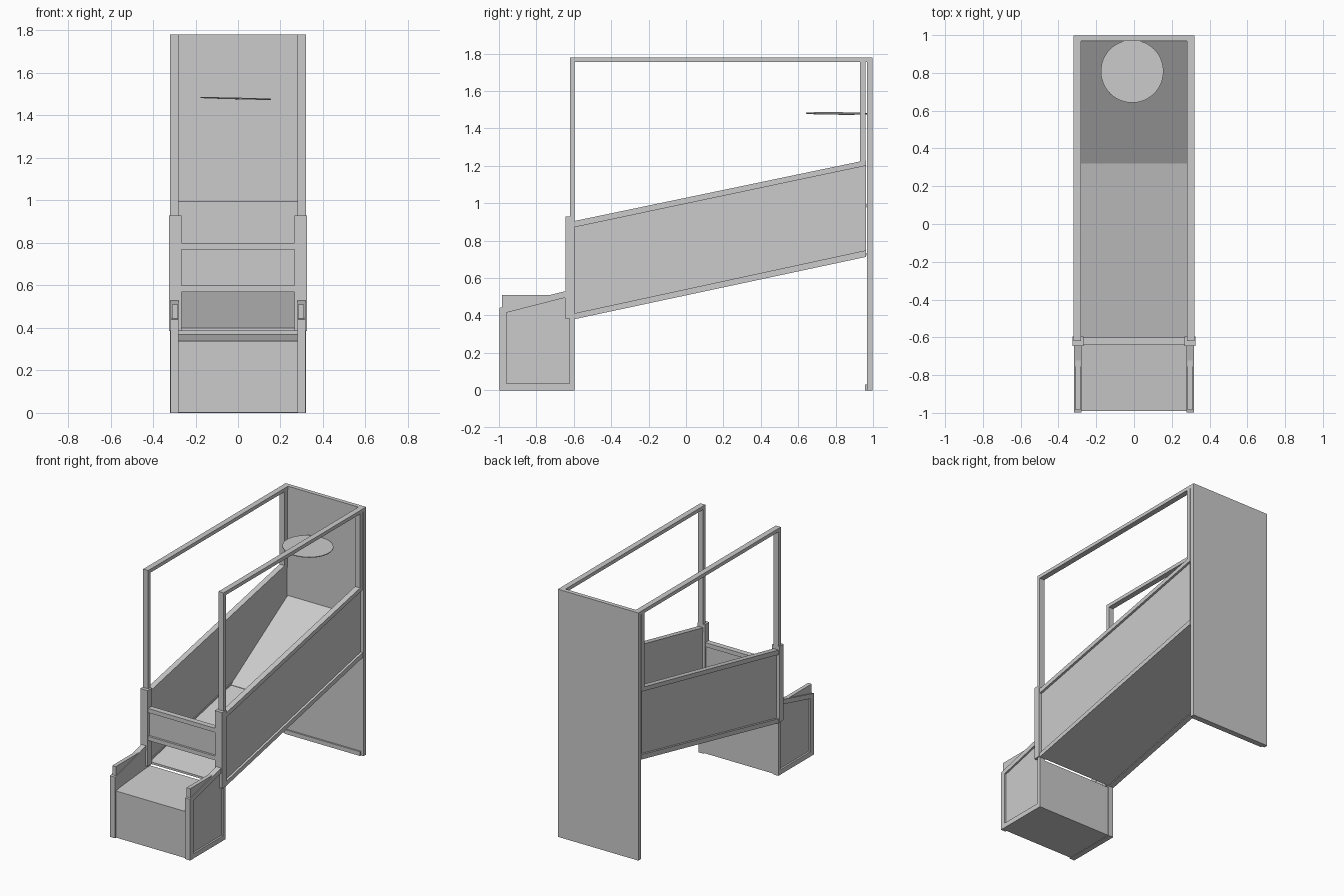
import bpy, bmesh, math

if "Cube" in bpy.data.objects:
    bpy.data.objects.remove(bpy.data.objects["Cube"])

def mesh_obj(name, bm):
    bmesh.ops.recalc_face_normals(bm, faces=bm.faces)
    me = bpy.data.meshes.new(name)
    bm.to_mesh(me)
    bm.free()
    ob = bpy.data.objects.new(name, me)
    bpy.context.collection.objects.link(ob)
    return ob

def prism(name, pts, x0, x1, hole=None):
    """Extrude a (y, z) profile along x; an equal-count hole profile makes it a frame."""
    bm = bmesh.new()
    n = len(pts)
    ring = lambda ps, x: [bm.verts.new((x, y, z)) for y, z in ps]
    a, b = ring(pts, x0), ring(pts, x1)
    if hole:
        c, d = ring(hole, x0), ring(hole, x1)
    else:
        bm.faces.new(a)
        bm.faces.new(b)
    for i in range(n):
        j = (i + 1) % n
        bm.faces.new((a[i], a[j], b[j], b[i]))
        if hole:
            bm.faces.new((c[i], c[j], d[j], d[i]))
            bm.faces.new((a[i], a[j], c[j], c[i]))
            bm.faces.new((b[i], b[j], d[j], d[i]))
    return mesh_obj(name, bm)

def box(name, x0, x1, y0, y1, z0, z1):
    return prism(name, [(y0, z0), (y1, z0), (y1, z1), (y0, z1)], x0, x1)

def mirror(ob):
    m = ob.modifiers.new("mirror", 'MIRROR')
    m.use_axis[0] = True
    return ob

# Backboard and its foot strip
box("backboard", -0.32, 0.32, 0.968, 0.998, 0, 1.78)
box("backboard_foot", -0.3, 0.3, 0.957, 0.968, 0, 0.03)

# Upper cage, both sides
mirror(box("top_rail", 0.28, 0.32, -0.62, 0.968, 1.755, 1.78))
mirror(box("front_cage_post", 0.28, 0.32, -0.62, -0.595, 0.93, 1.755))
mirror(box("rear_cage_post", 0.28, 0.32, 0.93, 0.96, 1.21, 1.755))
mirror(box("lower_front_post", 0.267, 0.325, -0.645, -0.595, 0.385, 0.93))

# Sloping side walls: frame with a recessed infill panel
outer = [(-0.597, 0.38), (0.962, 0.713), (0.962, 1.23), (-0.597, 0.905)]
inner = [(-0.595, 0.412), (0.96, 0.748), (0.96, 1.2), (-0.595, 0.872)]
mirror(prism("side_wall_frame", outer, 0.28, 0.32, inner))
mirror(prism("side_wall_panel", inner, 0.284, 0.304))

# Lane floor, with the steeper rear ramp above it
prism("lane_floor", [(-0.6, 0.385), (0.965, 0.72), (0.965, 0.735), (-0.6, 0.4)], -0.282, 0.282)
prism("rear_ramp", [(0.32, 0.59), (0.967, 0.98), (0.967, 0.995), (0.32, 0.60)], -0.282, 0.282)

# Front barrier between the lower posts
box("barrier_panel", -0.27, 0.27, -0.625, -0.61, 0.59, 0.78)
for label, z in (("lower", 0.57), ("upper", 0.77)):
    box(label + "_barrier_rail", -0.27, 0.27, -0.64, -0.6, z, z + 0.03)

# Front cabinet: framed sides, arm blocks and a closed body with sloped top
side = [(-0.998, 0), (-0.595, 0), (-0.595, 0.39), (-0.645, 0.39), (-0.645, 0.53), (-0.998, 0.44)]
side_in = [(-0.96, 0.035), (-0.622, 0.035), (-0.622, 0.385), (-0.646, 0.385), (-0.646, 0.495), (-0.96, 0.415)]
mirror(prism("cabinet_side_frame", side, 0.279, 0.318, side_in))
mirror(prism("cabinet_side_panel", side_in, 0.282, 0.305))
mirror(prism("arm_block", [(-0.985, 0.43), (-0.70, 0.505), (-0.72, 0.51), (-0.985, 0.51)], 0.282, 0.31))
prism("cabinet_body", [(-0.99, 0.003), (-0.6, 0.003), (-0.6, 0.372), (-0.99, 0.338)], -0.282, 0.282)

# Hoop disc, tilted slightly
bm = bmesh.new()
bmesh.ops.create_cone(bm, cap_ends=True, segments=48, radius1=0.166, radius2=0.166, depth=0.005)
hoop = mesh_obj("hoop_disc", bm)
hoop.location = (-0.01, 0.808, 1.48)
hoop.rotation_euler = (math.radians(-0.5), math.radians(1.5), 0)
